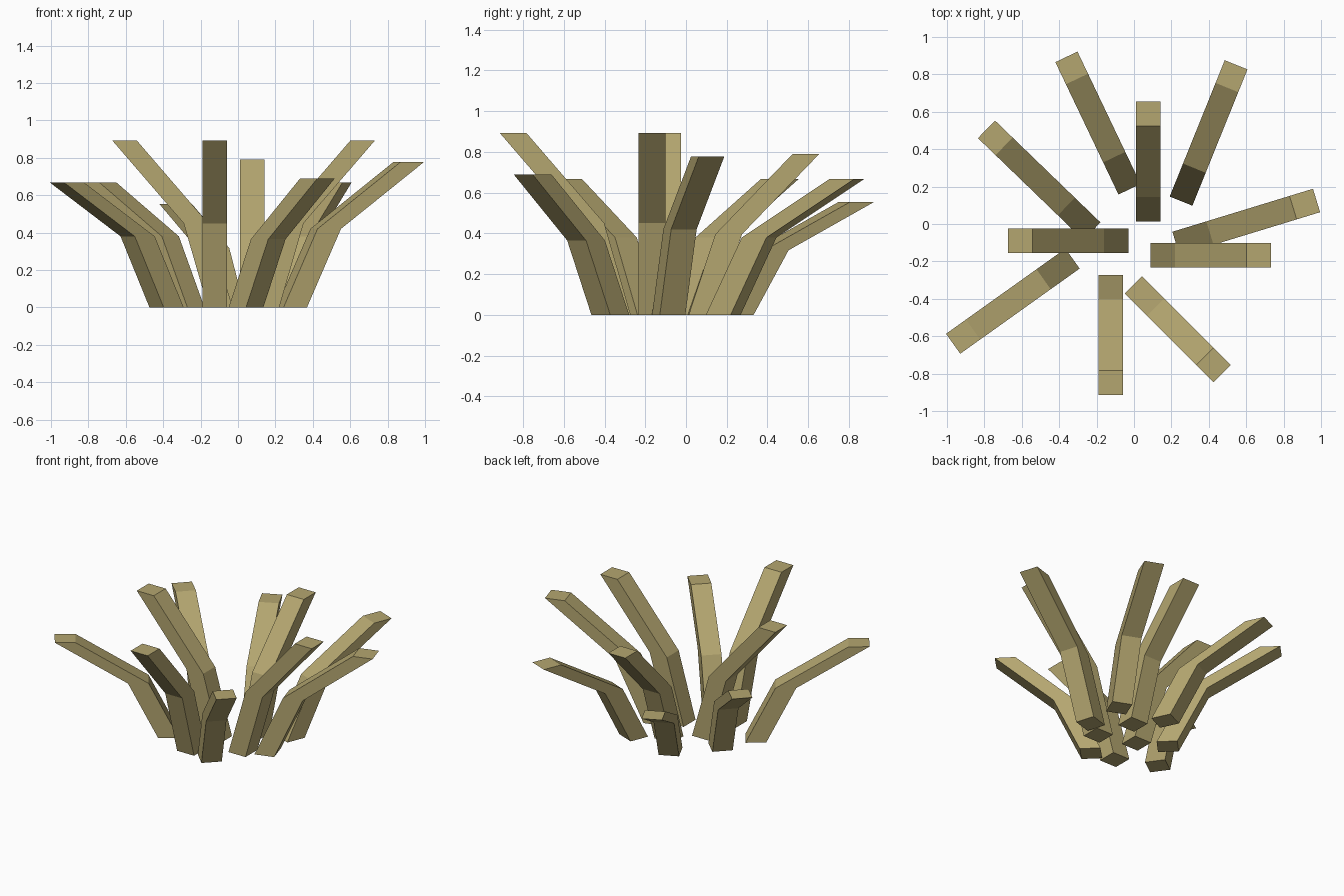
import bpy, bmesh, math
from mathutils import Vector

if "Cube" in bpy.data.objects:
    bpy.data.objects.remove(bpy.data.objects["Cube"])

mat = bpy.data.materials.new("dry_khaki")
mat.diffuse_color = (0.456, 0.381, 0.162, 1)
mat.use_nodes = True
mat.node_tree.nodes["Principled BSDF"].inputs["Base Color"].default_value = mat.diffuse_color
H = 0.0655  # half width of every blade


def blade(name, x, y, angle, mid, top):
    """Bent square blade; mid and top are (outward shift, height)."""
    a = math.radians(angle)
    out = Vector((math.cos(a), math.sin(a), 0))
    side = Vector((-out.y, out.x, 0))
    bm = bmesh.new()
    rings = []
    for shift, z in ((0, 0), mid, top):
        c = Vector((x, y, z)) + out * shift
        rings.append([bm.verts.new(c + out * H * u + side * H * v)
                      for u, v in ((-1, -1), (1, -1), (1, 1), (-1, 1))])
    for lo, hi in zip(rings, rings[1:]):
        for i in range(4):
            j = (i + 1) % 4
            bm.faces.new((lo[i], lo[j], hi[j], hi[i]))
    bm.faces.new(rings[0][::-1])
    bm.faces.new(rings[-1])
    bmesh.ops.recalc_face_normals(bm, faces=bm.faces)
    me = bpy.data.meshes.new(name)
    bm.to_mesh(me)
    bm.free()
    me.materials.append(mat)
    bpy.context.collection.objects.link(bpy.data.objects.new(name, me))


# inner upright blades
blade("inner_blade_front", -0.123, -0.337, -90, (0.13, 0.45), (0.512, 0.893))
blade("inner_blade_left", -0.095, -0.09, 180, (0.13, 0.45), (0.512, 0.893))
blade("inner_blade_right", 0.155, -0.167, 0, (0.13, 0.45), (0.512, 0.893))
blade("inner_blade_back", 0.076, 0.079, 90, (0.13, 0.395), (0.51, 0.79))
blade("inner_blade_front_right", 0.043, -0.372, -45, (0.168, 0.365), (0.54, 0.69))

# outer spreading blades
blade("outer_blade_right", 0.287, -0.085, 17, (0.19, 0.42), (0.655, 0.778))
blade("outer_blade_back_right", 0.276, 0.183, 68, (0.19, 0.38), (0.655, 0.667))
blade("outer_blade_back", -0.052, 0.245, 115.5, (0.19, 0.317), (0.653, 0.553))
blade("outer_blade_back_left", -0.272, 0.007, 136, (0.19, 0.38), (0.653, 0.667))
blade("outer_blade_front_left", -0.382, -0.223, 215.5, (0.19, 0.38), (0.653, 0.667))
